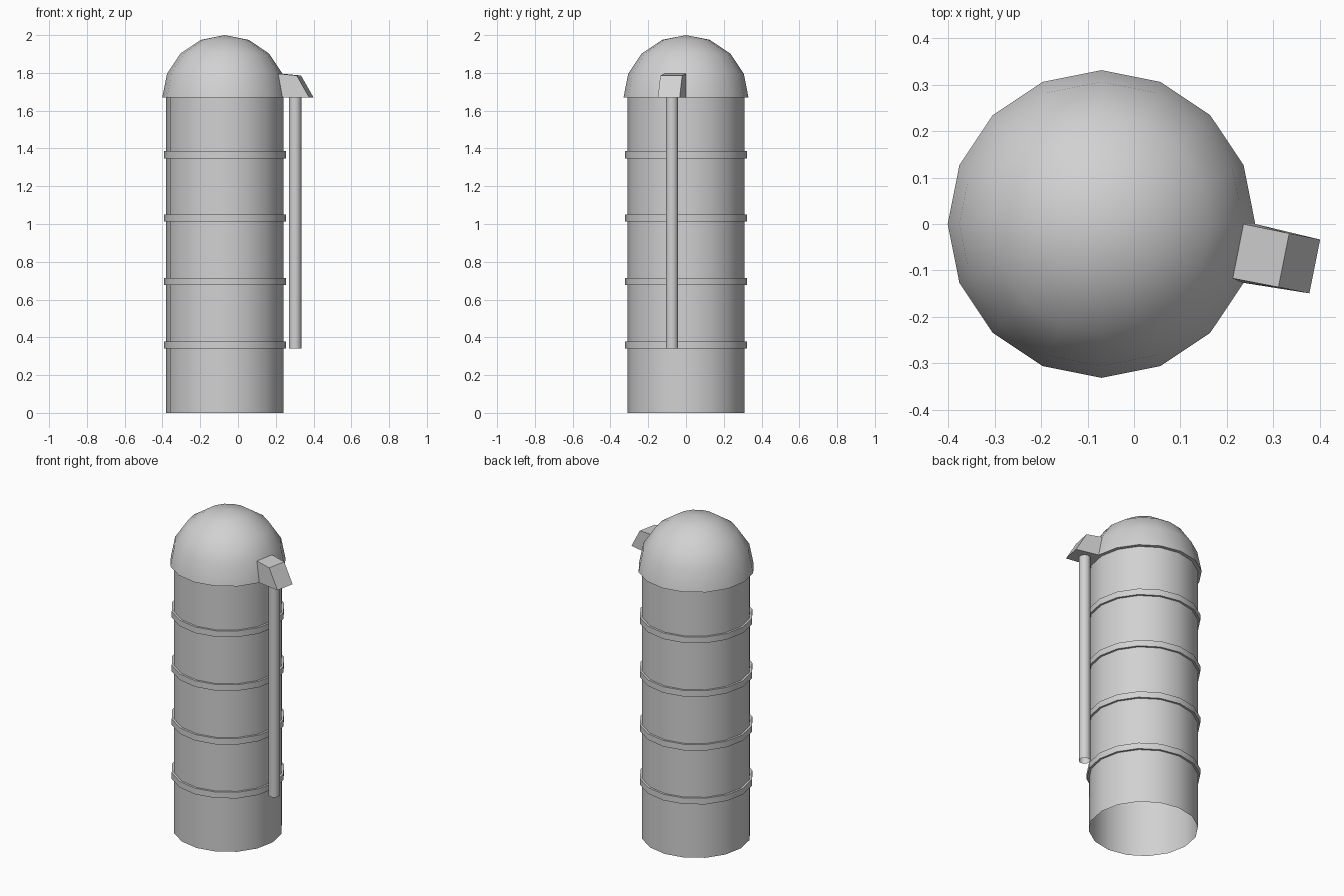
import bpy
import bmesh
from math import sin, cos, pi, radians
from mathutils import Matrix, Vector

cube = bpy.data.objects.get("Cube")
if cube:
    bpy.data.objects.remove(cube, do_unlink=True)

AXIS_X = -0.07        # tower axis
SIDES = 16
BODY_R, BAND_R, DOME_R = 0.31, 0.323, 0.331
DOME_Z = 2 - DOME_R
SPOUT_ANGLE = -pi / SIDES   # chute faces the middle of one tower side

metal = bpy.data.materials.new("light grey metal")
metal.use_nodes = True
GREY = (0.64, 0.64, 0.64, 1)
metal.diffuse_color = GREY
metal.node_tree.nodes["Principled BSDF"].inputs["Base Color"].default_value = GREY


def finish(name, bm, matrix, smooth=True):
    """Turn a bmesh into a placed, shaded object."""
    mesh = bpy.data.meshes.new(name)
    bm.to_mesh(mesh)
    bm.free()
    mesh.materials.append(metal)
    obj = bpy.data.objects.new(name, mesh)
    obj.matrix_world = matrix
    bpy.context.collection.objects.link(obj)
    if smooth:
        bpy.ops.object.select_all(action="DESELECT")
        obj.select_set(True)
        bpy.context.view_layer.objects.active = obj
        bpy.ops.object.shade_smooth_by_angle(angle=radians(30))
    return obj


def lathe(name, profile, sides, matrix):
    """Spin a list of (radius, height) points, bottom to top, round z."""
    bm = bmesh.new()
    rows = [[bm.verts.new((r * cos(2 * pi * i / sides), r * sin(2 * pi * i / sides), z))
             for i in range(sides)] for r, z in profile]
    for low, high in zip(rows, rows[1:]):
        for i in range(sides):
            j = (i + 1) % sides
            bm.faces.new((low[i], low[j], high[j], high[i]))
    bmesh.ops.remove_doubles(bm, verts=bm.verts, dist=1e-4)
    return finish(name, bm, matrix)


tower = Matrix.Translation((AXIS_X, 0, 0))
spout = tower @ Matrix.Rotation(SPOUT_ANGLE, 4, "Z")

# Open-bottomed tower wall
lathe("tower_wall", [(BODY_R, 0), (BODY_R, DOME_Z)], SIDES, tower)

# Evenly spaced bands
for n in range(4):
    z = 0.34 + 0.336 * n
    lathe(f"band_{n + 1}",
          [(BODY_R, z), (BAND_R, z), (BAND_R, z + 0.038), (BODY_R, z + 0.038)],
          SIDES, tower)

# Overhanging dome roof
dome = [(BODY_R, DOME_Z)]
for k in range(5):
    a = k * pi / 8
    dome.append((DOME_R * cos(a), DOME_Z + DOME_R * sin(a)))
dome[-1] = (0, 2)
lathe("dome_roof", dome, SIDES, tower)

# Chute hood growing out of one dome panel: (distance, half width, height)
half = pi / SIDES
top_r = DOME_R * cos(pi / 8)
top_z = DOME_Z + DOME_R * sin(pi / 8)
section = [(DOME_R * cos(half), DOME_R * sin(half), DOME_Z),
           (0.468, 0.059, DOME_Z),
           (0.40, 0.059, 1.786),
           (top_r * cos(half), top_r * sin(half), top_z)]
bm = bmesh.new()
left = [bm.verts.new((d, w, z)) for d, w, z in section]
right = [bm.verts.new((d, -w, z)) for d, w, z in section]
bm.faces.new(left)
bm.faces.new(right)
for i in range(4):
    j = (i + 1) % 4
    bm.faces.new((left[i], left[j], right[j], right[i]))
bmesh.ops.recalc_face_normals(bm, faces=bm.faces)
finish("chute_hood", bm, spout, smooth=False)

# Open chute pipe hanging below the hood
pipe = lathe("chute_pipe", [(0.033, 0.34), (0.033, DOME_Z + 0.02)], 12,
             spout @ Matrix.Translation(Vector((0.38, 0, 0))))
